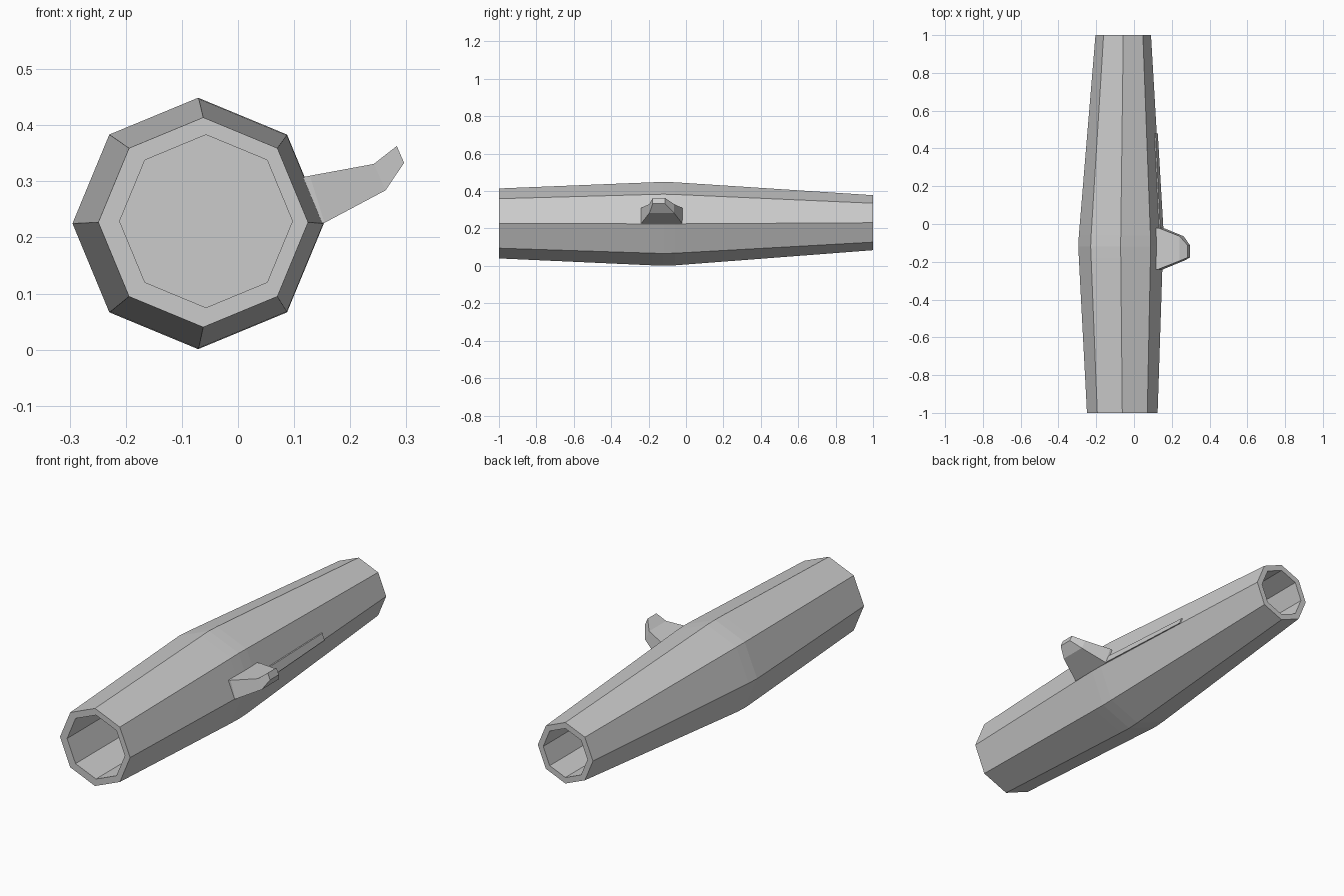
import bpy, bmesh
from math import sin, cos, tau

if "Cube" in bpy.data.objects:
    bpy.data.objects.remove(bpy.data.objects["Cube"])


def octagon(x, y, z, r):
    return [(x + r * cos(tau * i / 8), y, z + r * sin(tau * i / 8)) for i in range(8)]


def loft(name, rings):
    """Skin a list of equal-length rings and cap both ends."""
    bm = bmesh.new()
    loops = [[bm.verts.new(p) for p in ring] for ring in rings]
    n = len(rings[0])
    for a, b in zip(loops, loops[1:]):
        for i in range(n):
            j = (i + 1) % n
            bm.faces.new((a[i], a[j], b[j], b[i]))
    bm.faces.new(loops[0])
    bm.faces.new(loops[-1])
    bmesh.ops.recalc_face_normals(bm, faces=bm.faces)
    mesh = bpy.data.meshes.new(name)
    bm.to_mesh(mesh)
    bm.free()
    obj = bpy.data.objects.new(name, mesh)
    bpy.context.collection.objects.link(obj)
    return obj


# Eight-sided tapering tube with a blind bore in each end
loft("tube_body", [octagon(*s) for s in [
    (-0.057, -0.45, 0.229, 0.154),
    (-0.057, -1.00, 0.229, 0.154),
    (-0.062, -1.00, 0.227, 0.187),
    (-0.070, -0.18, 0.225, 0.222),
    (-0.071, -0.12, 0.225, 0.224),
    (-0.070, -0.06, 0.225, 0.222),
    (-0.057, 1.00, 0.231, 0.147),
    (-0.057, 1.00, 0.231, 0.118),
    (-0.057, 0.45, 0.231, 0.118),
]])


# Side handle: tapered section, kinked up at the tip
def handle_ring(top, bottom, y0, y1):
    return [(top[0], y0, top[1]), (top[0], y1, top[1]),
            (bottom[0], y1, bottom[1]), (bottom[0], y0, bottom[1])]


loft("side_handle", [handle_ring(*s) for s in [
    ((0.08, 0.300), (0.10, 0.228), -0.24, -0.02),
    ((0.128, 0.310), (0.154, 0.226), -0.24, -0.02),
    ((0.242, 0.331), (0.263, 0.284), -0.195, -0.065),
    ((0.283, 0.363), (0.296, 0.333), -0.178, -0.112),
]])

# Shallow rail running back from the handle
loft("side_rail", [
    [(0.10, -0.03, 0.268), (0.139, -0.03, 0.268), (0.156, -0.03, 0.227), (0.12, -0.03, 0.227)],
    [(0.08, 0.48, 0.258), (0.114, 0.48, 0.258), (0.126, 0.48, 0.228), (0.09, 0.48, 0.228)],
])
